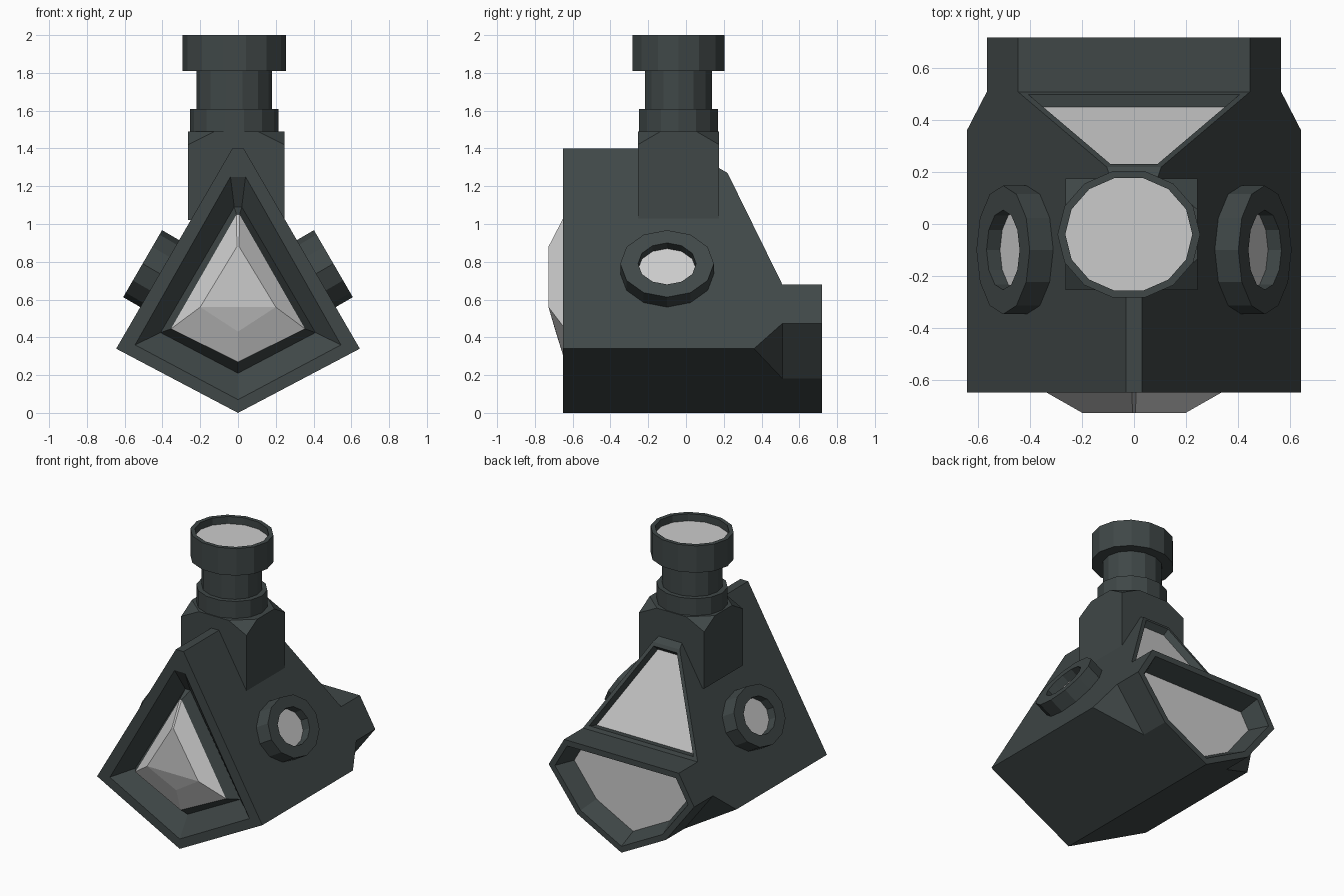
import bpy, bmesh, math
from mathutils import Vector, Matrix

if "Cube" in bpy.data.objects:
    bpy.data.objects.remove(bpy.data.objects["Cube"])

dark = bpy.data.materials.new("dark_casing")
dark.diffuse_color = (0.05, 0.063, 0.063, 1)
dark.use_nodes = True
dark.node_tree.nodes["Principled BSDF"].inputs["Base Color"].default_value = dark.diffuse_color


def finish(bm, name, mat=None):
    bmesh.ops.remove_doubles(bm, verts=bm.verts, dist=1e-5)
    me = bpy.data.meshes.new(name)
    bm.to_mesh(me)
    bm.free()
    ob = bpy.data.objects.new(name, me)
    bpy.context.collection.objects.link(ob)
    if mat:
        me.materials.append(mat)
    return ob


def cut(bm, point, normal):
    """Slice off everything on the normal side and close the hole."""
    geom = bm.verts[:] + bm.edges[:] + bm.faces[:]
    bmesh.ops.bisect_plane(bm, geom=geom, plane_co=point, plane_no=normal, clear_outer=True)
    bmesh.ops.holes_fill(bm, edges=[e for e in bm.edges if e.is_boundary], sides=0)
    bm.normal_update()


def facing(bm, direction):
    d = Vector(direction).normalized()
    return max(bm.faces, key=lambda f: f.normal.dot(d))


def glass_pane(bm, face, name):
    """Turn a recess floor into a separate pane."""
    g = bmesh.new()
    g.faces.new([g.verts.new(v.co) for v in face.verts])
    bmesh.ops.delete(bm, geom=[face], context='FACES_ONLY')
    finish(g, name)


def kite(bm, bottom, side, side_z, top, flat, y, bottom_y=None):
    pts = [(0, bottom_y or y, bottom), (side, y, side_z), (flat, y, top),
           (-flat, y, top), (-side, y, side_z)]
    return [bm.verts.new(p) for p in pts]


def bridge(bm, a, b):
    for i in range(len(a)):
        j = (i + 1) % len(a)
        bm.faces.new((a[i], a[j], b[j], b[i]))


# Body: kite prism, sliced at the back
outer = (0, 0.645, 0.34, 1.4, 0.03)
bm = bmesh.new()
front, back = kite(bm, *outer, -0.65), kite(bm, *outer, 0.51)
bm.faces.new(front)
bm.faces.new(back[::-1])
bridge(bm, back, front)
bmesh.ops.recalc_face_normals(bm, faces=bm.faces)
slope = Vector((0, 0.59, 0.29)).normalized()
cut(bm, (0, 0.22, 1.27), (0, 0.5, 0.86))
cut(bm, (0, 0.51, 0.68), slope)
for s in (1, -1):
    a, b, c = Vector((s * .645, .36, .34)), Vector((s * .565, .51, .47)), Vector((s * .344, .51, .18))
    n = (b - a).cross(c - a).normalized()
    cut(bm, a, n if n.x * s > 0 else -n)
bmesh.ops.recalc_face_normals(bm, faces=bm.faces)

# Rear snout with recessed pane
rear = facing(bm, (0, 1, 0))
for t, d in ((0, 0.21), (0.04, 0), (0.05, -0.13)):
    bmesh.ops.inset_individual(bm, faces=[rear], thickness=t, depth=d, use_even_offset=True)
glass_pane(bm, rear, "rear_window")

# Sloping window
win = facing(bm, slope)
for t, d in ((0.025, 0), (0.015, -0.045)):
    bmesh.ops.inset_individual(bm, faces=[win], thickness=t, depth=d, use_even_offset=True)
glass_pane(bm, win, "sloped_window")

# Front frame: rim, trough and raised lip
bmesh.ops.delete(bm, geom=[facing(bm, (0, -1, 0))], context='FACES_ONLY')
rings = [kite(bm, *outer, -0.65),
         kite(bm, 0.07, 0.545, 0.36, 1.25, 0.04, -0.65),
         kite(bm, 0.21, 0.41, 0.425, 1.09, 0.02, -0.56),
         kite(bm, 0.27, 0.355, 0.445, 1.05, 0.008, -0.64)]
for a, b in zip(rings, rings[1:]):
    bridge(bm, a, b)
finish(bm, "body", dark)

# Faceted front glass
bm = bmesh.new()
a = kite(bm, 0.27, 0.355, 0.445, 1.05, 0.008, -0.64)
b = kite(bm, 0.43, 0.2, 0.56, 0.88, 0.006, -0.728, -0.69)
bridge(bm, a, b)
bm.faces.new((b[1], b[2], b[3], b[4]))
bm.faces.new((b[0], b[1], b[4]))
finish(bm, "front_glass")


def lathe(name, profile, matrix, sides=12, mat=None, cap=False):
    bm = bmesh.new()
    loops = [[bm.verts.new((r * math.cos(2 * math.pi * i / sides),
                            r * math.sin(2 * math.pi * i / sides), z)) for i in range(sides)]
             for r, z in profile]
    for a, b in zip(loops, loops[1:]):
        bridge(bm, a, b)
    if cap:
        bm.faces.new(loops[0])
    bm.transform(matrix)
    return finish(bm, name, mat)


# Side ports, perpendicular to the slanted walls
for s, label in ((1, "right"), (-1, "left")):
    axis = Vector((s * 0.865, 0, 0.502)).normalized()
    ydir = Vector((0, 1, 0))
    xdir = ydir.cross(axis)
    m = Matrix((xdir, ydir, axis)).transposed().to_4x4()
    m.translation = Vector((s * 0.505, -0.1, 0.79))
    m = m @ Matrix.Diagonal((0.205, 0.248, 1, 1))
    lathe(label + "_port", [(1, -0.17), (1, 0), (0.62, 0), (0.62, -0.06)], m, mat=dark)
    lathe(label + "_port_glass", [(0.62, -0.06)], m, cap=True)

# Neck block with clipped top corners
bm = bmesh.new()
bmesh.ops.create_cube(bm, size=1, matrix=Matrix.Translation((-0.01, -0.04, 1.255))
                      @ Matrix.Diagonal((0.51, 0.43, 0.47, 1)))
for sx in (1, -1):
    for sy in (1, -1):
        cut(bm, (-0.01 + sx * 0.255, -0.04 + sy * 0.215, 1.42), (sx / 0.14, sy / 0.12, 1 / 0.07))
finish(bm, "neck_block", dark)

# Neck and eyepiece, one stepped turning
m = Matrix.Translation((-0.02, -0.04, 0)) @ Matrix.Diagonal((1, 0.91, 1, 1))
lathe("eyepiece", [(0.235, 1.45), (0.235, 1.61), (0.2, 1.61), (0.2, 1.81), (0.275, 1.81),
                   (0.275, 2.0), (0.245, 2.0), (0.245, 1.95)], m, sides=14, mat=dark)
lathe("eyepiece_glass", [(0.245, 1.95)], m, sides=14, cap=True)
